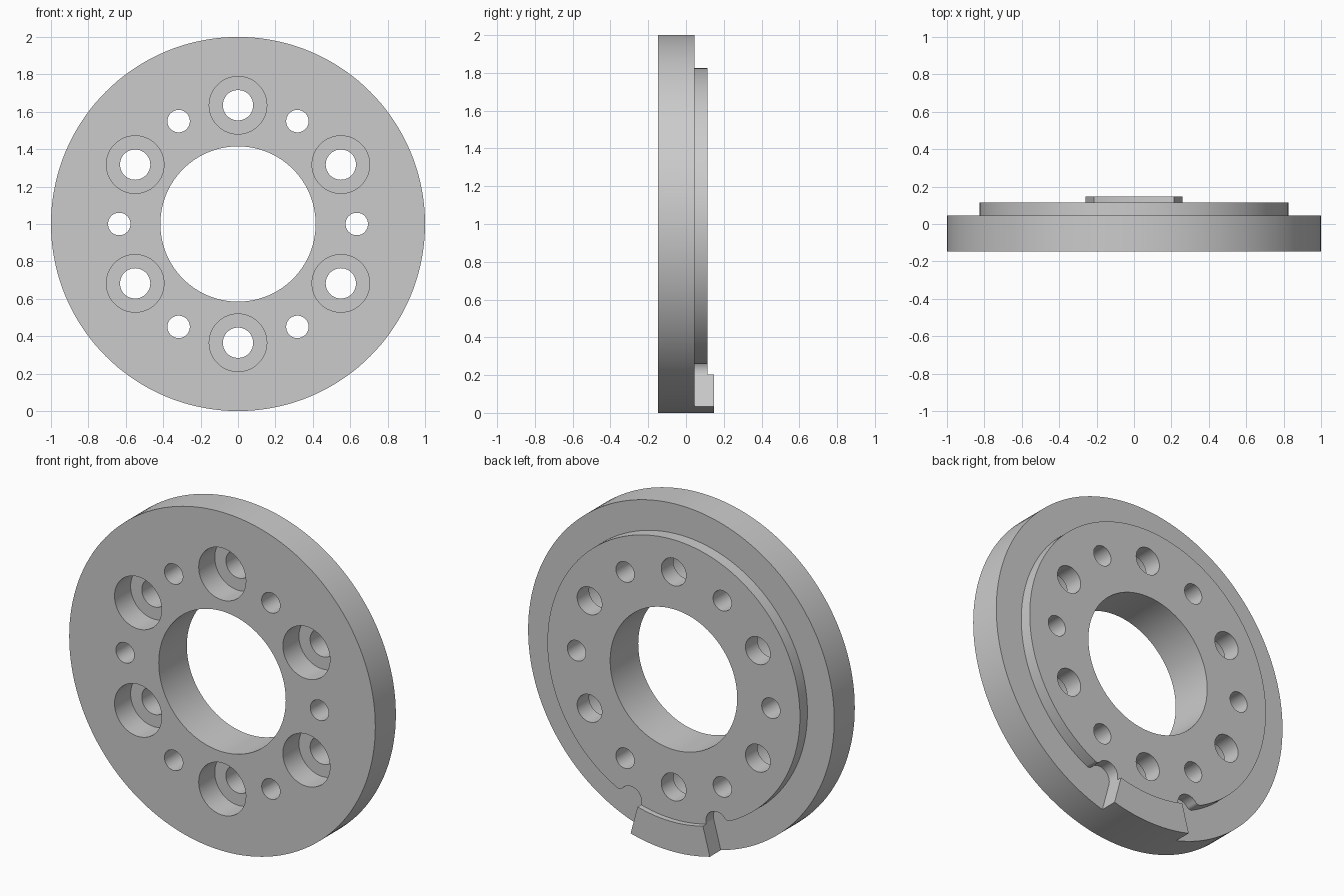
import bpy
import bmesh
from math import sin, cos, acos, asin, atan2, pi, radians

old = bpy.data.objects.get("Cube")
if old:
    bpy.data.objects.remove(old, do_unlink=True)

# Main sizes
FRONT, STEP, BOSS, TOP = -0.147, 0.045, 0.115, 0.147
FLANGE_R, BOSS_R, BORE_R, BOLT_R = 1.0, 0.825, 0.415, 0.635
NOTCH_R, FILLET_R = 0.07, 0.03
TAB = radians(15)
SEG = 144

grey = bpy.data.materials.new("plain_grey")
grey.use_nodes = True
grey.diffuse_color = (0.6, 0.6, 0.6, 1)
grey.node_tree.nodes["Principled BSDF"].inputs["Base Color"].default_value = (0.6, 0.6, 0.6, 1)


def arc(cx, cz, r, a0, a1, n):
    """Points on an arc, both ends included."""
    steps = [a0 + (a1 - a0) * i / n for i in range(n + 1)]
    return [(cx + r * cos(a), cz + r * sin(a)) for a in steps]


def circle(cx, cz, r, n=SEG):
    return arc(cx, cz, r, 0, 2 * pi, n)[:-1]


def prisms(name, parts):
    """One object from (outline, y0, y1) solids, drawn around the disc axis."""
    bm = bmesh.new()
    for outline, y0, y1 in parts:
        face = bm.faces.new([bm.verts.new((x, y0, z + 1)) for x, z in outline])
        ext = bmesh.ops.extrude_face_region(bm, geom=[face], use_keep_orig=True)
        moved = [v for v in ext["geom"] if isinstance(v, bmesh.types.BMVert)]
        bmesh.ops.translate(bm, verts=moved, vec=(0, y1 - y0, 0))
    bmesh.ops.recalc_face_normals(bm, faces=bm.faces)
    mesh = bpy.data.meshes.new(name)
    bm.to_mesh(mesh)
    bm.free()
    mesh.materials.append(grey)
    obj = bpy.data.objects.new(name, mesh)
    bpy.context.collection.objects.link(obj)
    return obj


def activate(obj):
    bpy.ops.object.select_all(action='DESELECT')
    obj.select_set(True)
    bpy.context.view_layer.objects.active = obj


def cut(obj, cutter):
    mod = obj.modifiers.new("cut", 'BOOLEAN')
    mod.operation, mod.solver, mod.object = 'DIFFERENCE', 'EXACT', cutter
    activate(obj)
    bpy.ops.object.modifier_apply(modifier=mod.name)


def boss_outline():
    """Boss circle with a filleted round relief on each side of the tab."""
    down = -pi / 2
    ca = down + TAB + asin(NOTCH_R / BOSS_R)
    cx, cz = BOSS_R * cos(ca), BOSS_R * sin(ca)
    fr = BOSS_R - FILLET_R
    gap = NOTCH_R + FILLET_R
    fa = ca + acos((fr**2 + BOSS_R**2 - gap**2) / (2 * fr * BOSS_R))
    fx, fz = fr * cos(fa), fr * sin(fa)
    meet = atan2(fz - cz, fx - cx)
    half = arc(0, 0, BOSS_R, down, down + TAB, 6)
    half += arc(cx, cz, NOTCH_R, down + TAB - pi / 2, meet - 2 * pi, 20)
    half += arc(fx, fz, FILLET_R, meet - pi, fa, 8)[1:]
    half += arc(0, 0, BOSS_R, fa, pi / 2, 62)[1:]
    return half + [(-x, z) for x, z in reversed(half[1:-1])]


# Solid parts
flange = prisms("flange", [(circle(0, 0, FLANGE_R), FRONT, STEP)])
boss = prisms("raised_boss", [(boss_outline(), STEP, BOSS)])
outer = arc(0, 0, FLANGE_R, -pi / 2 - TAB, -pi / 2 + TAB, 12)
inner = arc(0, 0, BOSS_R, -pi / 2 + TAB, -pi / 2 - TAB, 12)
tab = prisms("locating_tab", [(outer + inner, STEP, TOP)])

# Centre bore, six bolt holes alternating with six small holes
drills, sinks = [(circle(0, 0, BORE_R), -1, 1)], []
for i in range(12):
    a = i * pi / 6
    x, z = BOLT_R * cos(a), BOLT_R * sin(a)
    bolt = i % 2 == 1
    drills.append((circle(x, z, 0.081 if bolt else 0.06, 48), -1, 1))
    if bolt:
        sinks.append((circle(x, z, 0.154, 64), -1, FRONT + 0.15))

drill = prisms("hole_cutter", drills)
sink = prisms("counterbore_cutter", sinks)
cut(flange, drill)
cut(flange, sink)
cut(boss, drill)
for helper in (drill, sink):
    bpy.data.objects.remove(helper, do_unlink=True)

for part in (flange, boss, tab):
    activate(part)
    bpy.ops.object.shade_smooth_by_angle(angle=radians(30))
